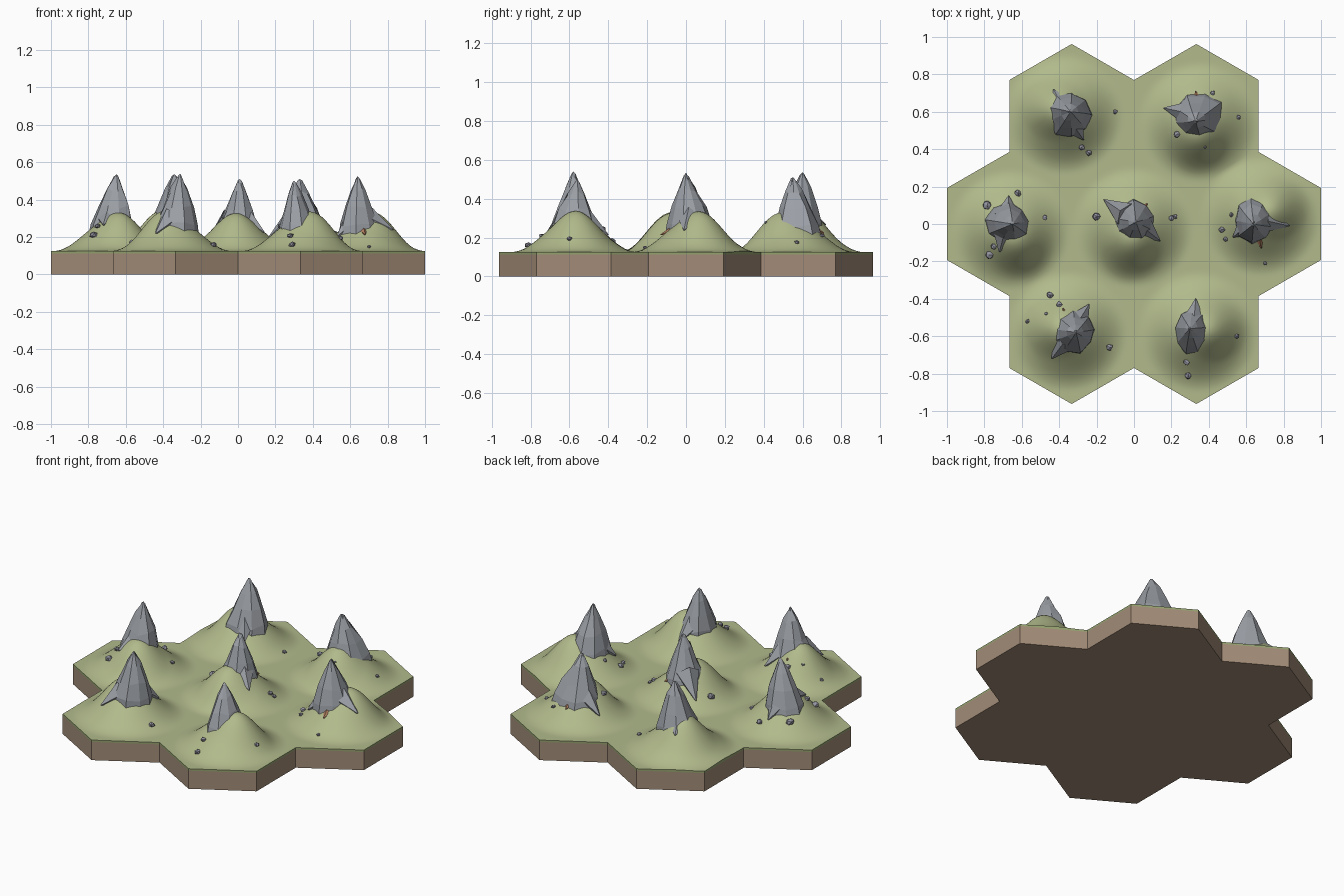
import bpy, bmesh, math, random
from mathutils import Vector

if "Cube" in bpy.data.objects:
    bpy.data.objects.remove(bpy.data.objects["Cube"])

random.seed(4)
APOTHEM = 1 / 3
CORNER_R = APOTHEM / math.cos(math.pi / 6)
TOP, BAND = 0.125, 0.113


def material(name, rgb):
    m = bpy.data.materials.new(name)
    m.diffuse_color = (*rgb, 1)
    m.use_nodes = True
    m.node_tree.nodes["Principled BSDF"].inputs["Base Color"].default_value = m.diffuse_color
    return m


GRASS = material("grass green", (0.44, 0.49, 0.26))
EDGE = material("grass edge green", (0.30, 0.36, 0.16))
EARTH = material("earth brown", (0.36, 0.26, 0.185))
ROCK = material("rock grey", (0.33, 0.35, 0.38))
STONE = material("stone grey", (0.29, 0.29, 0.35))
CLAY = material("clay orange", (0.43, 0.205, 0.115))

# Per tile: rock base, rock radii, summit, hill shoulder, grey spur tips, clay spur tips
TILES = [
    dict(base=(0.0, 0.02), radii=(0.115, 0.115), summit=(0.01, 0.01, 0.51), shoulder=(-0.02, -0.13),
         spurs=[(-0.16, 0.13), (0.14, -0.09)], clay=[(0.07, 0.11)]),
    dict(base=(-0.68, 0.0), radii=(0.125, 0.115), summit=(-0.65, 0.0, 0.535), shoulder=(-0.61, -0.12),
         spurs=[(-0.72, -0.15), (-0.67, 0.15)], clay=[]),
    dict(base=(0.65, 0.03), radii=(0.115, 0.125), summit=(0.64, 0.0, 0.525), shoulder=(0.76, 0.09),
         spurs=[(0.83, -0.01), (0.53, -0.07)], clay=[(0.68, -0.13)]),
    dict(base=(-0.36, 0.58), radii=(0.125, 0.12), summit=(-0.34, 0.60, 0.535), shoulder=(-0.43, 0.62),
         spurs=[(-0.43, 0.72), (-0.27, 0.45)], clay=[]),
    dict(base=(0.35, 0.58), radii=(0.13, 0.115), summit=(0.33, 0.55, 0.51), shoulder=(0.34, 0.44),
         spurs=[(0.16, 0.62)], clay=[(0.33, 0.71)]),
    dict(base=(-0.335, -0.58), radii=(0.13, 0.11), summit=(-0.31, -0.58, 0.54), shoulder=(-0.42, -0.55),
         spurs=[(-0.24, -0.43), (-0.44, -0.72)], clay=[(-0.38, -0.45)]),
    dict(base=(0.315, -0.58), radii=(0.10, 0.13), summit=(0.30, -0.56, 0.50), shoulder=(0.43, -0.56),
         spurs=[(0.33, -0.40)], clay=[]),
]
CENTRES = [Vector((0, 0))] + [Vector((sx * 2 * APOTHEM, 0)) for sx in (-1, 1)]
CENTRES += [Vector((sx * APOTHEM, sy * CORNER_R * 1.5)) for sx in (-1, 1) for sy in (-1, 1)]
CORNERS = [Vector((math.cos(a), math.sin(a))) * CORNER_R
           for a in (math.radians(30 + 60 * k) for k in range(6))]


def bump(x, y, centre, radius, height):
    r = math.hypot(x - centre[0], y - centre[1]) / radius
    return height * (0.5 + 0.5 * math.cos(math.pi * r)) if r < 1 else 0


def ground(x, y):
    """Height of the grass: a broad hill and a shoulder on every tile."""
    z = 0
    for t in TILES:
        b, s = t["base"], t["shoulder"]
        mid = (b[0] * 0.75 + s[0] * 0.25, b[1] * 0.75 + s[1] * 0.25)
        z = max(z, bump(x, y, mid, 0.325, 0.175) + bump(x, y, s, 0.19, 0.05))
    return TOP + z


def finish(bm, name, *mats):
    bmesh.ops.recalc_face_normals(bm, faces=bm.faces)
    me = bpy.data.meshes.new(name)
    bm.to_mesh(me)
    bm.free()
    for m in mats:
        me.materials.append(m)
    ob = bpy.data.objects.new(name, me)
    bpy.context.collection.objects.link(ob)
    return ob


# Earth slab under all seven tiles
bm = bmesh.new()
for c in CENTRES:
    bm.faces.new([bm.verts.new((*(c + k), 0)) for k in CORNERS])
bmesh.ops.remove_doubles(bm, verts=bm.verts, dist=0.001)
ext = bmesh.ops.extrude_face_region(bm, geom=bm.faces[:], use_keep_orig=True)
for v in ext["geom"]:
    if isinstance(v, bmesh.types.BMVert):
        v.co.z = BAND
finish(bm, "earth_slab", EARTH)

# Grass: triangulated hexagons lifted by the hill function, with a thin rim
bm = bmesh.new()
N = 20
lookup = {}


def grass_vert(p):
    key = (round(p.x * 2000), round(p.y * 2000))
    for dx in (0, -1, 1):
        for dy in (0, -1, 1):
            if (key[0] + dx, key[1] + dy) in lookup:
                return lookup[key[0] + dx, key[1] + dy]
    lookup[key] = bm.verts.new((p.x, p.y, ground(p.x, p.y)))
    return lookup[key]


for c in CENTRES:
    for k in range(6):
        a, b = CORNERS[k] / N, CORNERS[(k + 1) % 6] / N
        for i in range(N):
            for j in range(N - i):
                bm.faces.new([grass_vert(c + a * u + b * v) for u, v in ((i, j), (i + 1, j), (i, j + 1))])
                if i + j < N - 1:
                    bm.faces.new([grass_vert(c + a * u + b * v)
                                  for u, v in ((i + 1, j), (i + 1, j + 1), (i, j + 1))])
for f in bm.faces:
    f.smooth = True
rim = bmesh.ops.extrude_edge_only(bm, edges=[e for e in bm.edges if e.is_boundary])
for g in rim["geom"]:
    if isinstance(g, bmesh.types.BMVert):
        g.co.z = BAND
    elif isinstance(g, bmesh.types.BMFace):
        g.material_index = 1
        g.smooth = False
grass = finish(bm, "grass_hills", GRASS, EDGE)
bpy.context.view_layer.objects.active = grass
grass.select_set(True)
bpy.ops.object.shade_smooth_by_angle(angle=math.radians(50))


def peak(name, base, radii, summit, sides=9):
    """Faceted mountain: uneven rings narrowing to the summit."""
    bm = bmesh.new()
    low = Vector((*base, 0.17))
    top = Vector(summit)
    ribs = [random.uniform(0.92, 1.1) for _ in range(sides)]
    turn = random.uniform(0, 1)
    rings = []
    for t, r in ((0, 1.06), (0.27, 0.94), (0.52, 0.68), (0.78, 0.37), (0.95, 0.10)):
        mid = low.lerp(top, t)
        ring = []
        for k in range(sides):
            a = turn + math.tau * k / sides
            s = r * ribs[k] * random.uniform(0.95, 1.05)
            ring.append(bm.verts.new((mid.x + radii[0] * s * math.cos(a), mid.y + radii[1] * s * math.sin(a),
                                      mid.z + random.uniform(-0.012, 0.012))))
        rings.append(ring)
    for lo, hi in zip(rings, rings[1:]):
        for k in range(sides):
            n = (k + 1) % sides
            bm.faces.new((lo[k], lo[n], hi[n], hi[k]))
    tip = bm.verts.new(top)
    for k in range(sides):
        bm.faces.new((rings[-1][k], rings[-1][(k + 1) % sides], tip))
    bm.faces.new(rings[0])
    finish(bm, name, ROCK)


def spur(name, start, tip, radius, mat):
    """Pointed rock leaning out of a mountain onto the grass."""
    axis = tip - start
    bm = bmesh.new()
    bmesh.ops.create_cone(bm, cap_ends=True, segments=5, radius1=radius, radius2=0.003, depth=axis.length)
    bmesh.ops.rotate(bm, verts=bm.verts, matrix=axis.to_track_quat('Z', 'Y').to_matrix())
    bmesh.ops.translate(bm, verts=bm.verts, vec=(start + tip) / 2)
    finish(bm, name, mat)


for n, t in enumerate(TILES, 1):
    peak(f"mountain_{n}", t["base"], t["radii"], t["summit"])
    for kind, r, z, mat in (("spurs", 0.07, 0.29, ROCK), ("clay", 0.045, 0.25, CLAY)):
        for i, (x, y) in enumerate(t[kind], 1):
            start = Vector((*t["base"], z)).lerp(Vector((x, y, z)), 0.25)
            spur(f"{kind}_{n}_{i}", start, Vector((x, y, ground(x, y) + 0.012)), r, mat)

# Loose stones: x, y, radius
STONES = [
    (-0.10, 0.60, .014), (-0.28, 0.41, .018), (-0.24, 0.38, .018), (0.42, 0.70, .014), (0.56, 0.57, .013),
    (0.23, 0.48, .020), (0.38, 0.41, .008), (-0.20, 0.04, .022), (0.20, 0.03, .017), (0.22, 0.04, .014),
    (-0.785, 0.10, .024), (-0.62, 0.165, .020), (-0.475, 0.035, .015), (-0.775, -0.165, .024),
    (-0.75, -0.12, .018), (0.47, -0.03, .018), (0.49, -0.08, .014), (0.52, 0.05, .013), (0.70, -0.21, .011),
    (-0.45, -0.38, .021), (-0.40, -0.43, .018), (-0.57, -0.52, .013), (-0.47, -0.48, .010),
    (-0.13, -0.66, .019), (0.55, -0.60, .016), (0.28, -0.74, .018), (0.29, -0.81, .020)]
for n, (x, y, r) in enumerate(STONES, 1):
    bm = bmesh.new()
    bmesh.ops.create_icosphere(bm, subdivisions=1, radius=r)
    for v in bm.verts:
        v.co *= random.uniform(0.8, 1.15)
        v.co.z *= 0.8
    bmesh.ops.translate(bm, verts=bm.verts, vec=(x, y, ground(x, y) + r * 0.4))
    finish(bm, f"stone_{n}", STONE)
